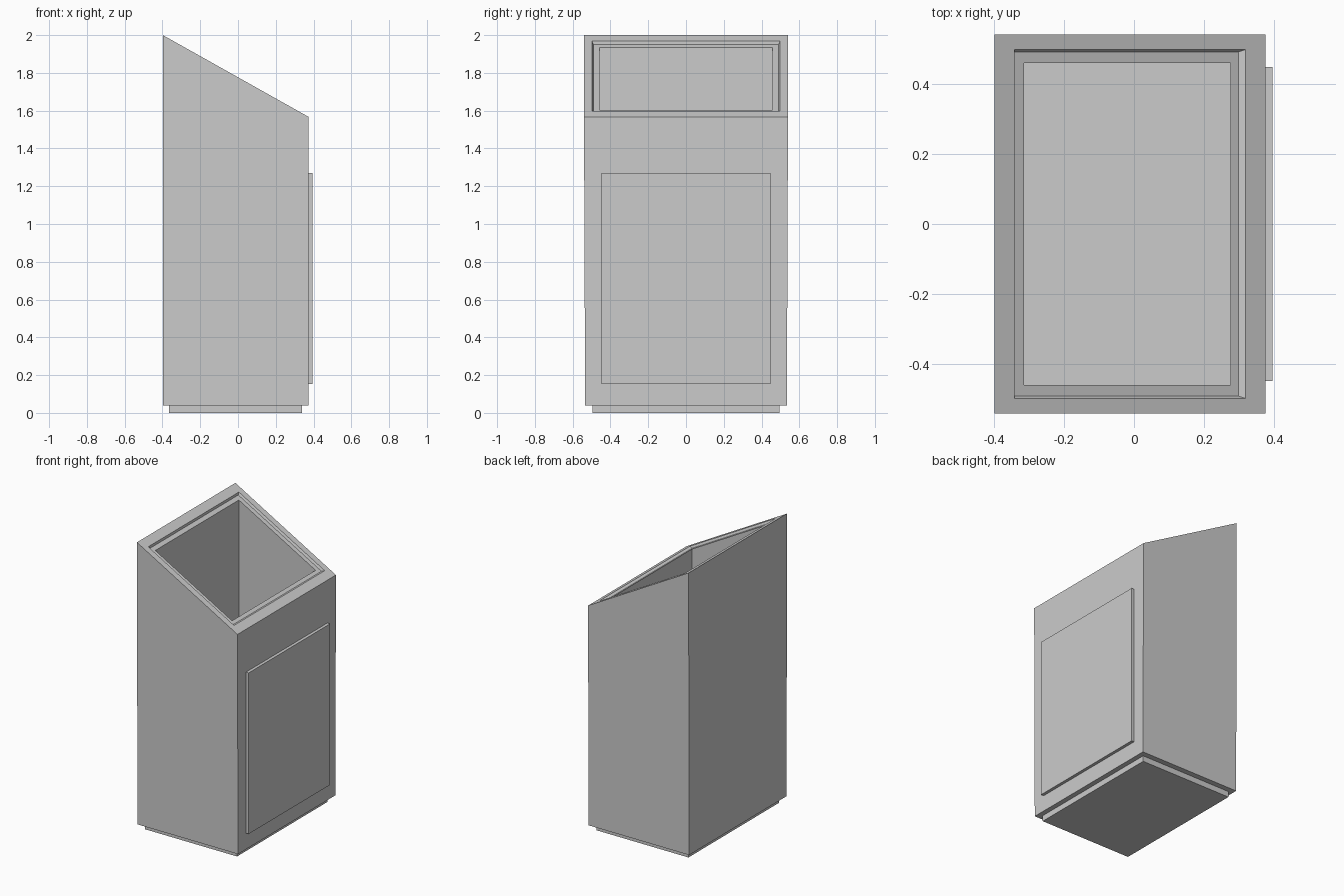
import bpy, bmesh

if "Cube" in bpy.data.objects:
    bpy.data.objects.remove(bpy.data.objects["Cube"])

SLOPE = (2.0 - 1.567) / 0.772


def top_z(x, drop=0.0):
    """Height of the slanted top plane at x."""
    return 2.0 - (x + 0.398) * SLOPE - drop


def ring(x0, x1, y, z):
    """Rectangular loop; z is a number or a function of x."""
    h = z if callable(z) else (lambda x: z)
    return [(x0, -y, h(x0)), (x1, -y, h(x1)), (x1, y, h(x1)), (x0, y, h(x0))]


def loft(name, rings):
    """Bridge successive loops and cap both ends."""
    bm = bmesh.new()
    loops = [[bm.verts.new(p) for p in r] for r in rings]
    for a, b in zip(loops, loops[1:]):
        for i in range(4):
            j = (i + 1) % 4
            bm.faces.new((a[i], a[j], b[j], b[i]))
    bm.faces.new(loops[0][::-1])
    bm.faces.new(loops[-1])
    bmesh.ops.recalc_face_normals(bm, faces=bm.faces)
    mesh = bpy.data.meshes.new(name)
    bm.to_mesh(mesh)
    bm.free()
    obj = bpy.data.objects.new(name, mesh)
    bpy.context.collection.objects.link(obj)
    return obj


def recessed(x):
    return top_z(x, 0.018)


# Hollow bin body: outer shell, slanted rim, recessed ledge, deep cavity
loft("bin_body", [
    ring(-0.398, 0.374, 0.534, 0.04),
    ring(-0.398, 0.374, 0.54, top_z),
    ring(-0.341, 0.318, 0.497, top_z),
    ring(-0.341, 0.298, 0.49, recessed),
    ring(-0.314, 0.275, 0.458, recessed),
    ring(-0.314, 0.275, 0.458, 0.1),
])

# Recessed plinth
loft("base_plinth", [ring(-0.366, 0.34, 0.496, 0.0),
                     ring(-0.366, 0.34, 0.496, 0.04)])

# Raised door panel on the +x side
loft("door_panel", [ring(0.37, 0.395, 0.447, 0.152),
                    ring(0.37, 0.395, 0.447, 1.27)])
